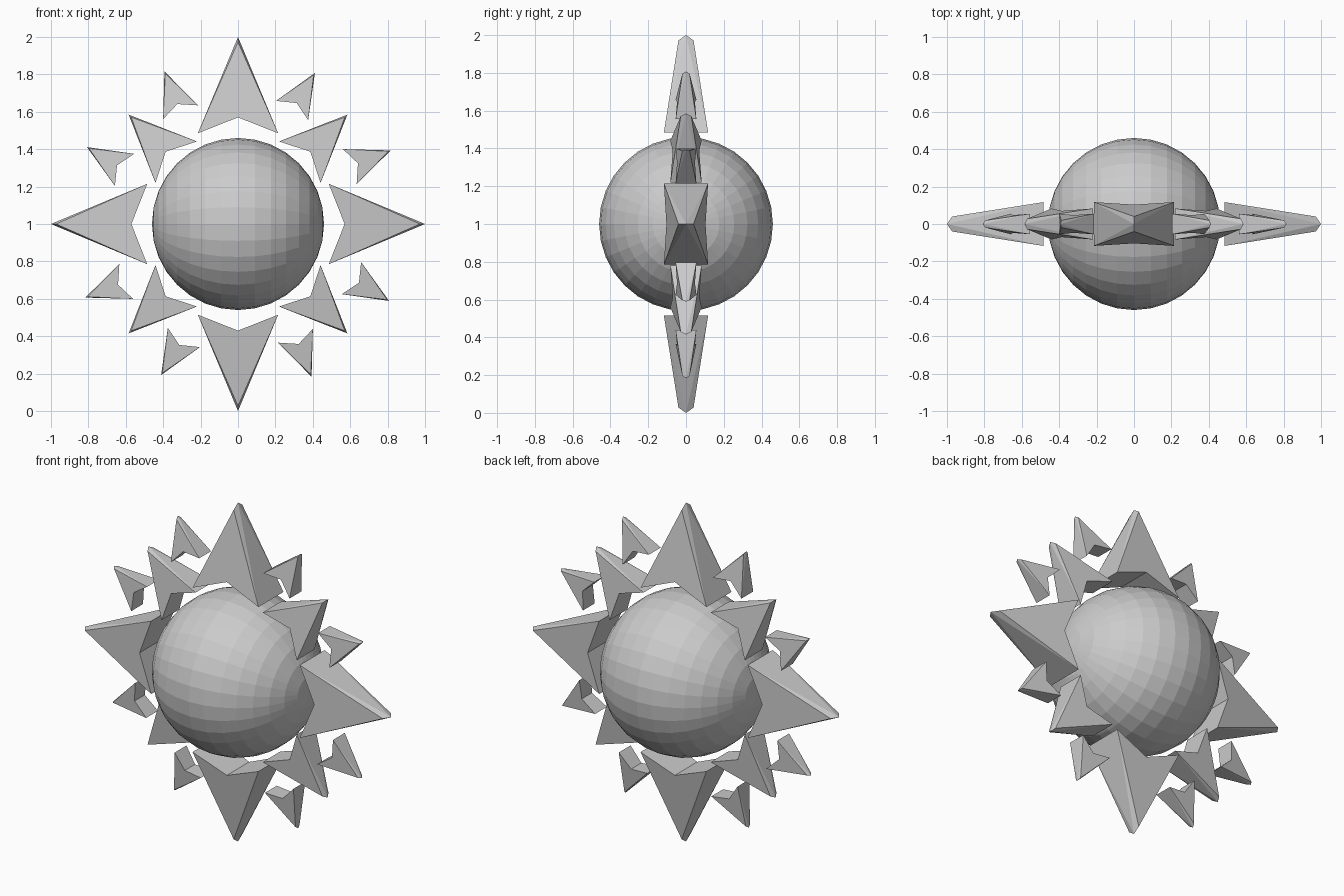
import bpy, bmesh
from math import radians, sin, cos
from mathutils import Matrix, Vector

cube = bpy.data.objects.get("Cube")
if cube:
    bpy.data.objects.remove(cube, do_unlink=True)

CENTRE = Vector((0, 0, 1))

grey = bpy.data.materials.new("plain grey")
grey.use_nodes = True
colour = (0.6, 0.6, 0.6, 1)
grey.diffuse_color = colour
grey.node_tree.nodes["Principled BSDF"].inputs["Base Color"].default_value = colour


def finish(bm, name):
    bmesh.ops.recalc_face_normals(bm, faces=bm.faces)
    mesh = bpy.data.meshes.new(name)
    bm.to_mesh(mesh)
    bm.free()
    mesh.materials.append(grey)
    obj = bpy.data.objects.new(name, mesh)
    bpy.context.collection.objects.link(obj)
    return obj


def ray(name, radius, angle, tilt, length, half_width, notch, depth, tip_depth):
    """Notched arrowhead, tapering in depth to a ridged tip; angle is clockwise from the top."""
    bm = bmesh.new()
    blunt = length - tip_depth * 0.7
    notch_depth = depth + (tip_depth - depth) * notch / blunt
    sides = []
    for s in (-1, 1):
        outline = [(-half_width, s * depth, 0), (0, s * notch_depth, notch),
                   (half_width, s * depth, 0), (0, s * tip_depth, blunt)]
        sides.append([bm.verts.new(p) for p in outline])
    tip = bm.verts.new((0, 0, length))
    front, back = sides
    # Front and back plates
    for left, inner, right, end in sides:
        bm.faces.new((left, inner, end))
        bm.faces.new((inner, right, end))
    # Notch walls
    for i in (0, 1):
        bm.faces.new((front[i], front[i + 1], back[i + 1], back[i]))
    # Outer flanks meeting at the tip
    for i in (0, 2):
        bm.faces.new((front[i], back[i], tip))
        bm.faces.new((front[i], front[3], tip))
        bm.faces.new((back[i], back[3], tip))
    a = radians(angle)
    place = CENTRE + Vector((sin(a), 0, cos(a))) * radius
    turn = Matrix.Rotation(radians(angle + tilt), 4, "Y")
    bm.transform(Matrix.Translation(place) @ turn)
    finish(bm, name)


# Faceted ball with its poles to the sides
bm = bmesh.new()
bmesh.ops.create_uvsphere(bm, u_segments=32, v_segments=16, radius=0.46)
bm.transform(Matrix.Translation(CENTRE) @ Matrix.Rotation(radians(90), 4, "Y"))
finish(bm, "sun_ball")

# Four quarters of rays: large, medium and two small ones
for q in range(4):
    turn = q * 90
    ray(f"large_ray_{q + 1}", 0.485, turn, 0, 0.515, 0.215, 0.085, 0.117, 0.04)
    ray(f"medium_ray_{q + 1}", 0.467, turn + 45, 0, 0.36, 0.157, 0.08, 0.083, 0.028)
    ray(f"small_ray_{q + 1}a", 0.672, turn + 25.5, 5.7, 0.235, 0.1, 0.047, 0.055, 0.019)
    ray(f"small_ray_{q + 1}b", 0.672, turn + 62.8, 5.7, 0.235, 0.1, 0.047, 0.055, 0.019)
